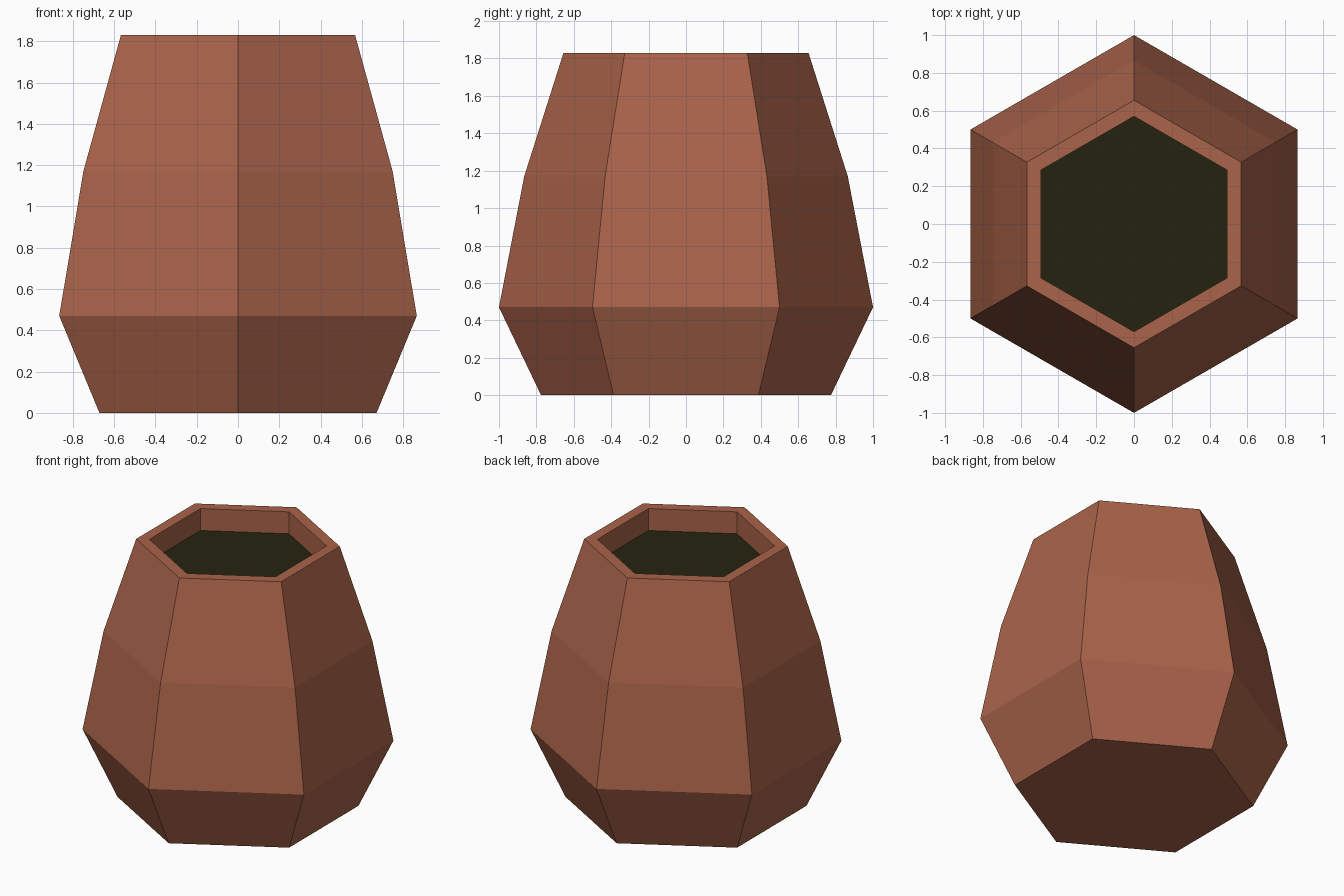
import bpy, bmesh, math

if "Cube" in bpy.data.objects:
    bpy.data.objects.remove(bpy.data.objects["Cube"])

SIDES = 6


def material(name, rgb):
    m = bpy.data.materials.new(name)
    m.diffuse_color = (*rgb, 1.0)
    m.use_nodes = True
    m.node_tree.nodes["Principled BSDF"].inputs["Base Color"].default_value = m.diffuse_color
    return m


def ring(bm, r, z):
    # hexagon with corners on the +y / -y axis
    return [bm.verts.new((r * math.sin(i * math.tau / SIDES),
                          r * math.cos(i * math.tau / SIDES), z))
            for i in range(SIDES)]


def lathe(name, profile, mat, cap_start=False, cap_end=False):
    bm = bmesh.new()
    rings = [ring(bm, r, z) for r, z in profile]
    for a, b in zip(rings, rings[1:]):
        for i in range(SIDES):
            j = (i + 1) % SIDES
            bm.faces.new((a[j], a[i], b[i], b[j]))
    if cap_start:
        bm.faces.new(rings[0])
    if cap_end:
        bm.faces.new(rings[-1][::-1])
    me = bpy.data.meshes.new(name)
    bm.to_mesh(me)
    bm.free()
    me.materials.append(mat)
    ob = bpy.data.objects.new(name, me)
    bpy.context.collection.objects.link(ob)
    return ob


clay = material("terracotta", (0.40, 0.125, 0.068))
earth = material("dark_soil", (0.018, 0.017, 0.005))

# pot: closed base, bulging wall, flat rim, short inner wall
lathe("pot", [(0.775, 0.0), (1.0, 0.47), (0.865, 1.17), (0.655, 1.83),
              (0.57, 1.83), (0.57, 1.675)], clay, cap_start=True)

# soil filling the opening
lathe("soil", [(0.57, 1.675)], earth, cap_end=True)
